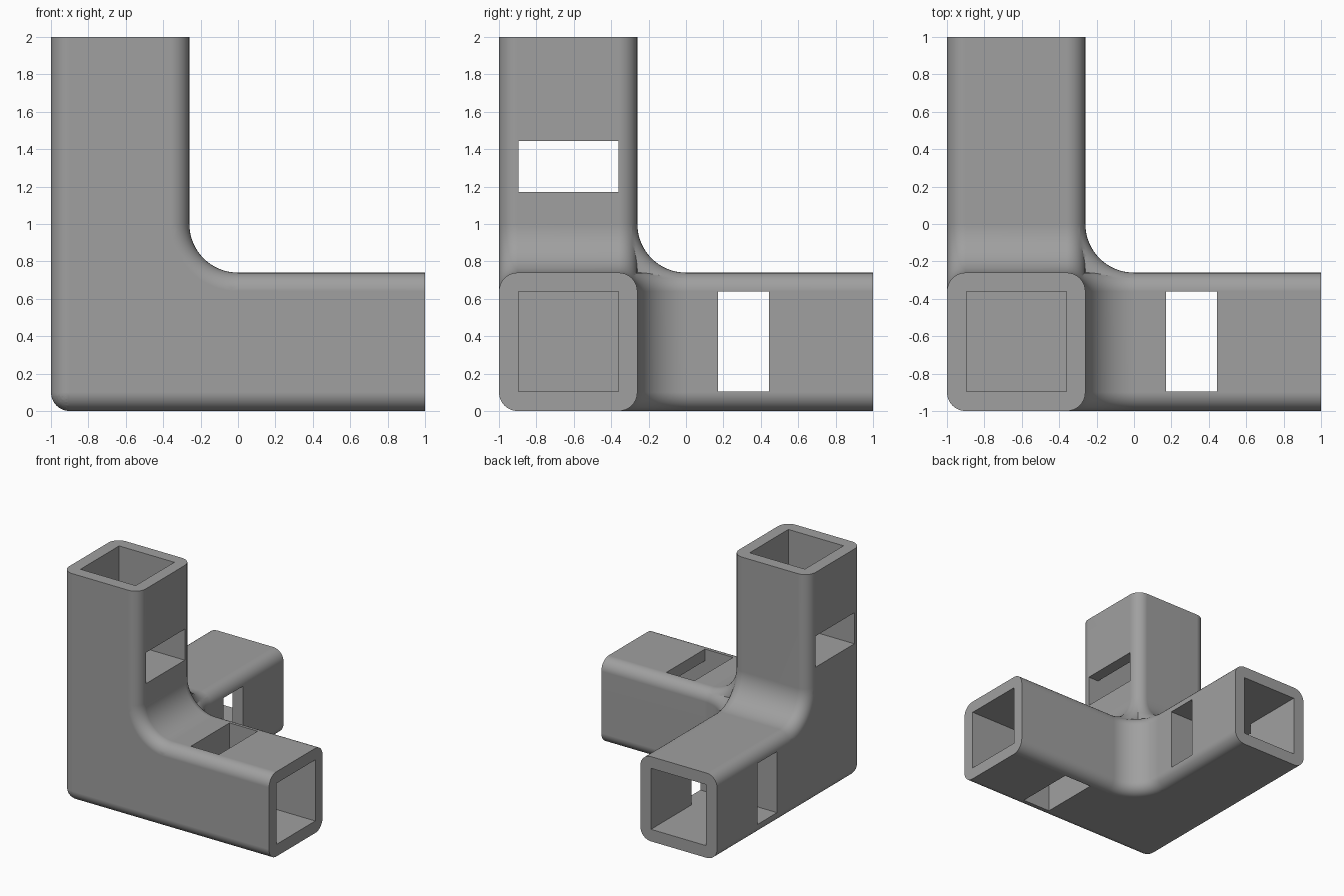
import bpy, bmesh, math
from mathutils import Vector

if "Cube" in bpy.data.objects:
    bpy.data.objects.remove(bpy.data.objects["Cube"])

# Sizes measured from the outer corner of the connector
LEN, W, R, FILLET = 2.0, 0.74, 0.1, 0.26
BORE0, BORE1 = 0.105, 0.638          # square hole across the arm
SLOT0, SLOT1 = 1.172, 1.443          # slot along the arm, bore starts at SLOT0
STEPS = 8
ORIGIN = Vector((-1, -1, 0))

grey = bpy.data.materials.new("grey plastic")
grey.diffuse_color = (0.35, 0.35, 0.35, 1)
grey.use_nodes = True
grey.node_tree.nodes["Principled BSDF"].inputs["Base Color"].default_value = grey.diffuse_color


def turn(p, k):
    """Cycle the axes k times, so one part serves all three directions."""
    p = list(p)
    return Vector([round(c, 6) for c in p[-k:] + p[:-k]]) if k else Vector([round(c, 6) for c in p])


def make_object(name, bm):
    bmesh.ops.recalc_face_normals(bm, faces=bm.faces)
    mesh = bpy.data.meshes.new(name)
    bm.to_mesh(mesh)
    bm.free()
    mesh.materials.append(grey)
    ob = bpy.data.objects.new(name, mesh)
    bpy.context.collection.objects.link(ob)
    return ob


def elbow_outline(d):
    """L outline moved inward by d, with a filleted inner corner."""
    pts = [(LEN, d)]
    for i in range(STEPS + 1):
        a = math.radians(270 - 90 * i / STEPS)
        pts.append((R + (R - d) * math.cos(a), R + (R - d) * math.sin(a)))
    pts += [(d, LEN), (W - d, LEN)]
    for i in range(2 * STEPS + 1):
        a = math.radians(180 + 90 * i / (2 * STEPS))
        c = W + FILLET
        pts.append((c + (FILLET + d) * math.cos(a), c + (FILLET + d) * math.sin(a)))
    pts.append((LEN, W - d))
    return pts


def elbow(name, k):
    """Two-armed elbow with rounded rims."""
    inset = [R * (1 - math.cos(math.radians(90 * i / STEPS))) for i in range(STEPS + 1)]
    low = list(zip(inset[::-1], inset_heights(inset)))
    layers = low + [(d, W - h) for d, h in reversed(low)]
    bm = bmesh.new()
    rings = [[bm.verts.new(turn((x, y, h), k)) for x, y in elbow_outline(d)] for d, h in layers]
    n = len(rings[0])
    for a, b in zip(rings, rings[1:]):
        for i in range(n):
            j = (i + 1) % n
            bm.faces.new((a[i], a[j], b[j], b[i]))
    bm.faces.new(rings[0][::-1])
    bm.faces.new(rings[-1])
    bmesh.ops.remove_doubles(bm, verts=bm.verts, dist=1e-5)
    return make_object(name, bm)


def inset_heights(inset):
    """Heights that pair with the reversed insets on a quarter circle."""
    return inset


def box(name, lo, hi, k):
    bm = bmesh.new()
    bmesh.ops.create_cube(bm, size=1)
    for v in bm.verts:
        v.co = turn([l + (c + 0.5) * (h - l) for c, l, h in zip(v.co, lo, hi)], k)
    return make_object(name, bm)


# Three elbows merged into one body
body = elbow("corner_connector", 0)
helpers = []
for k in (1, 2):
    helpers.append((elbow("elbow_helper", k), 'UNION'))

# Blind square bore in each arm
for k in range(3):
    helpers.append((box("bore_cutter", (SLOT0, BORE0, BORE0), (2.2, BORE1, BORE1), k), 'DIFFERENCE'))

# Slot through each arm: x arm along z, y and z arms along x
helpers += [
    (box("slot_cutter", (SLOT0, BORE0, -0.2), (SLOT1, BORE1, 1.0), 0), 'DIFFERENCE'),
    (box("slot_cutter", (-0.2, SLOT0, BORE0), (1.0, SLOT1, BORE1), 0), 'DIFFERENCE'),
    (box("slot_cutter", (-0.2, BORE0, SLOT0), (1.0, BORE1, SLOT1), 0), 'DIFFERENCE'),
]
for ob, op in helpers:
    ob.hide_render = True
    mod = body.modifiers.new(op.lower(), 'BOOLEAN')
    mod.operation, mod.object, mod.solver = op, ob, 'EXACT'

# Bake the cuts, drop the helpers, tidy flat areas
bpy.context.view_layer.update()
baked = bpy.data.meshes.new_from_object(body.evaluated_get(bpy.context.evaluated_depsgraph_get()))
body.modifiers.clear()
body.data = baked
for ob, op in helpers:
    bpy.data.objects.remove(ob)
bm = bmesh.new()
bm.from_mesh(baked)
bmesh.ops.remove_doubles(bm, verts=bm.verts, dist=1e-4)
bmesh.ops.dissolve_limit(bm, angle_limit=math.radians(0.5), verts=bm.verts, edges=bm.edges)
for v in bm.verts:
    v.co += ORIGIN
for f in bm.faces:
    f.material_index = 0
bm.to_mesh(baked)
bm.free()
baked.materials.clear()
baked.materials.append(grey)

# Smooth rounded rims, keep cut edges sharp
bpy.context.view_layer.objects.active = body
body.select_set(True)
bpy.ops.object.shade_smooth_by_angle(angle=math.radians(30))
normals = body.modifiers.new("flat_face_normals", 'WEIGHTED_NORMAL')
normals.keep_sharp = True
